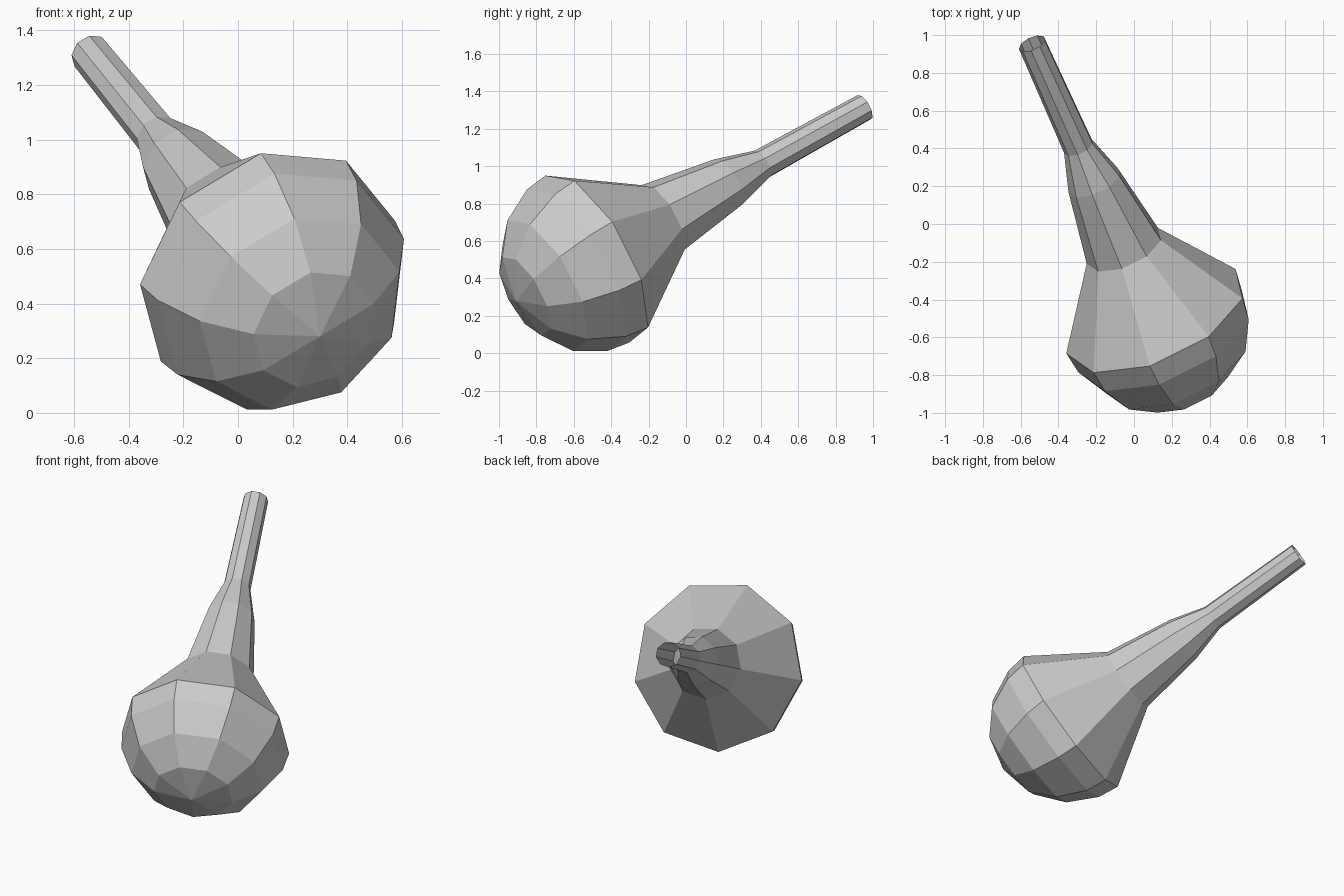
import bpy, bmesh
from math import sin, cos, pi, radians
from mathutils import Vector

if "Cube" in bpy.data.objects:
    bpy.data.objects.remove(bpy.data.objects["Cube"])

SIDES = 9
pole = Vector((0.30, -0.91, 0.28))       # rounded bottom of the bulb
tip = Vector((-0.54, 0.955, 1.315))      # centre of the open neck end
axis = (tip - pole).normalized()
length = (tip - pole).length
R = 0.51

# Profile as (distance along axis, radius): round bulb, then tapering neck
profile = [(R - R * cos(radians(a)), R * sin(radians(a))) for a in (28, 51.5, 75, 90)]
profile += [(0.96, 0.215), (1.395, 0.147), (1.62, 0.083), (length, 0.075)]

# Cross-section frame, turned so one corner points at the uppermost bulb vertex
u = Vector((-0.03, -0.255, 0.44))
u = (u - axis * u.dot(axis)).normalized()
v = axis.cross(u)

# Revolve the profile into a closed bulb with an open neck
bm = bmesh.new()
bottom = bm.verts.new(pole)
rings = []
for t, r in profile:
    rings.append([bm.verts.new(pole + axis * t + (u * cos(2 * pi * i / SIDES)
                  + v * sin(2 * pi * i / SIDES)) * r) for i in range(SIDES)])
for i in range(SIDES):
    j = (i + 1) % SIDES
    bm.faces.new((bottom, rings[0][j], rings[0][i]))
    for a, b in zip(rings, rings[1:]):
        bm.faces.new((a[i], a[j], b[j], b[i]))
bmesh.ops.recalc_face_normals(bm, faces=bm.faces)

mesh = bpy.data.meshes.new("bulb_with_neck")
bm.to_mesh(mesh)
bm.free()
bpy.context.collection.objects.link(bpy.data.objects.new("bulb_with_neck", mesh))
